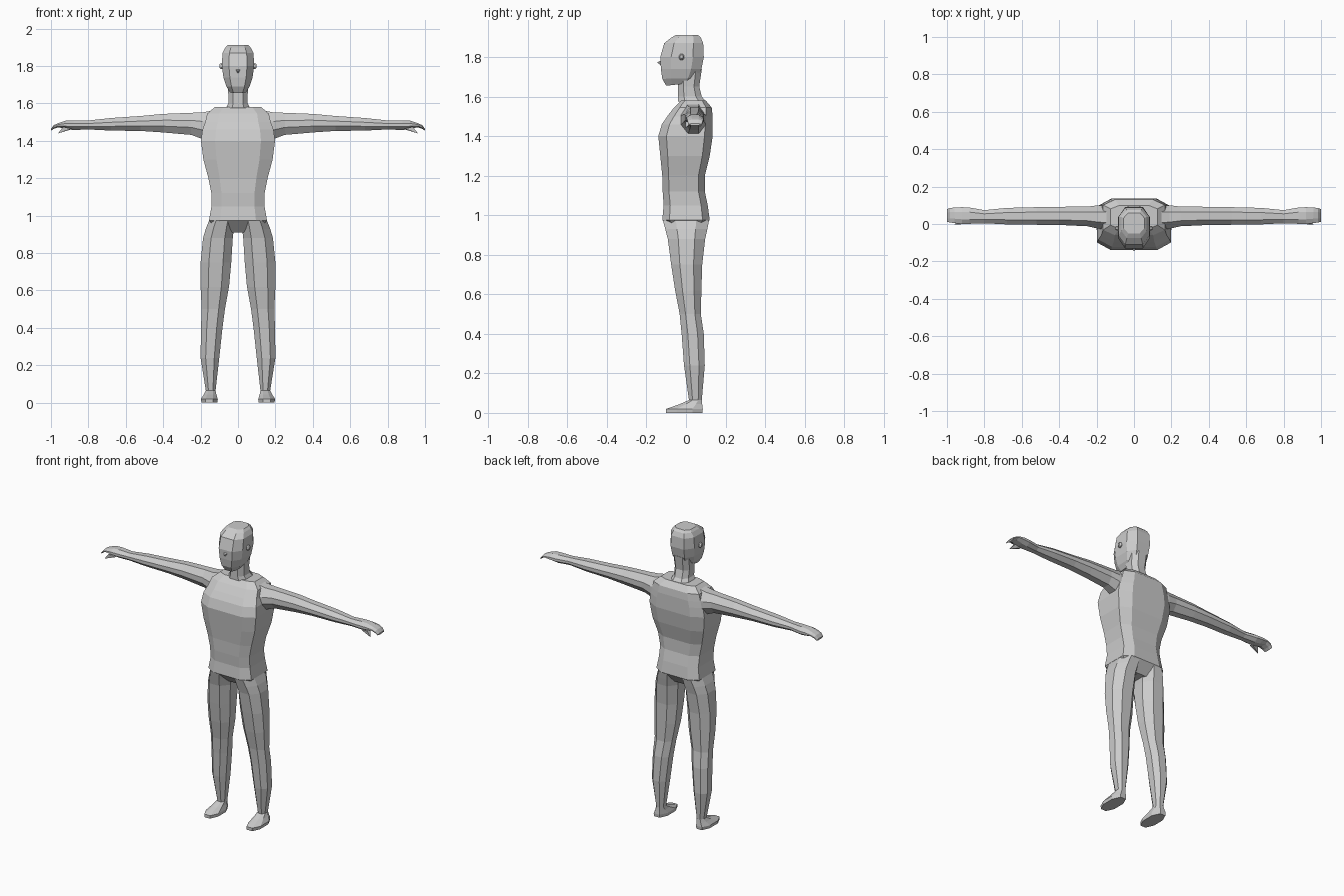
import bpy, bmesh
from mathutils import Vector

skin = bpy.data.materials.new("plain grey")
skin.diffuse_color = (0.6, 0.6, 0.6, 1)


def finish(name, bm):
    bmesh.ops.recalc_face_normals(bm, faces=bm.faces[:])
    me = bpy.data.meshes.new(name)
    bm.to_mesh(me)
    bm.free()
    me.materials.append(skin)
    ob = bpy.data.objects.new(name, me)
    bpy.context.collection.objects.link(ob)


def octagon(a0, a1, b0, b1, ca, cb):
    """Rectangle with cut corners; ca, cb are the cut fractions per axis."""
    da, db = (a1 - a0) * ca, (b1 - b0) * cb
    return [(a0 + da, b0), (a1 - da, b0), (a1, b0 + db), (a1, b1 - db),
            (a1 - da, b1), (a0 + da, b1), (a0, b1 - db), (a0, b0 + db)]


def loft(name, rings, place, ca, cb, mirror=1):
    """Skin a stack of cut-corner rings (pos, a0, a1, b0, b1)."""
    bm = bmesh.new()
    loops = []
    for pos, a0, a1, b0, b1 in rings:
        loop = []
        for a, b in octagon(a0, a1, b0, b1, ca, cb):
            x, y, z = place(pos, a, b)
            loop.append(bm.verts.new((x * mirror, y, z)))
        loops.append(loop)
    for lo, hi in zip(loops, loops[1:]):
        for i in range(8):
            j = (i + 1) % 8
            bm.faces.new((lo[i], lo[j], hi[j], hi[i]))
    bm.faces.new(loops[0])
    bm.faces.new(loops[-1])
    finish(name, bm)


def upright(z, x, y):
    return x, y, z


def sideways(x, y, z):
    return x, y, z


def spike(name, base, tip):
    bm = bmesh.new()
    vs = [bm.verts.new(p) for p in base]
    t = bm.verts.new(tip)
    bm.faces.new(vs)
    for i in range(len(vs)):
        bm.faces.new((vs[i], vs[(i + 1) % len(vs)], t))
    finish(name, bm)


# torso: height, half width, front, back
torso = [(0.91, 0.10, -0.055, 0.065), (0.975, 0.155, -0.12, 0.12),
         (1.05, 0.142, -0.113, 0.11), (1.12, 0.142, -0.118, 0.095),
         (1.20, 0.158, -0.12, 0.095), (1.30, 0.185, -0.13, 0.12),
         (1.40, 0.198, -0.14, 0.135), (1.46, 0.19, -0.122, 0.135),
         (1.50, 0.175, -0.095, 0.135), (1.545, 0.165, -0.06, 0.13),
         (1.58, 0.125, -0.025, 0.10)]
loft("torso", [(z, -w, w, f, b) for z, w, f, b in torso], upright, 0.19, 0.15)

# neck with sloping nape
neck = [(1.575, 0.065, -0.04, 0.10), (1.60, 0.052, -0.04, 0.08),
        (1.65, 0.052, -0.04, 0.067), (1.74, 0.058, -0.04, 0.08)]
loft("neck", [(z, -w, w, f, b) for z, w, f, b in neck], upright, 0.25, 0.25)


# head, the jaw rising slightly toward the back
def head_place(z, x, y):
    return x, y, z + max(0, 1.70 - z) * max(0, y + 0.1) * 2.5


head = [(1.655, 0.042, -0.10, 0.03), (1.69, 0.062, -0.12, 0.055),
        (1.74, 0.078, -0.127, 0.078), (1.80, 0.086, -0.13, 0.09),
        (1.87, 0.083, -0.11, 0.087), (1.898, 0.068, -0.075, 0.075),
        (1.912, 0.055, -0.05, 0.06)]
loft("head", [(z, -w, w, f, b) for z, w, f, b in head], head_place, 0.22, 0.25)
spike("nose", [(-0.016, -0.124, 1.785), (0.016, -0.124, 1.785),
               (0, -0.122, 1.755)], (0, -0.146, 1.772))

# leg and foot: height, inner x, outer x, front, back
leg = [(0, 0.11, 0.195, -0.10, 0.083), (0.02, 0.108, 0.198, -0.10, 0.085),
       (0.045, 0.116, 0.182, -0.03, 0.082), (0.065, 0.12, 0.172, 0.015, 0.08),
       (0.24, 0.10, 0.20, -0.01, 0.095), (0.40, 0.083, 0.198, -0.022, 0.09),
       (0.50, 0.07, 0.194, -0.032, 0.075), (0.62, 0.048, 0.20, -0.055, 0.078),
       (0.75, 0.036, 0.20, -0.075, 0.082), (0.88, 0.028, 0.187, -0.092, 0.097),
       (0.93, 0.022, 0.172, -0.105, 0.108), (0.975, 0.018, 0.154, -0.117, 0.117)]

# arm: distance from centre, front, back, bottom, top
arm = [(0.12, -0.03, 0.10, 1.40, 1.565), (0.19, -0.025, 0.10, 1.41, 1.552),
       (0.25, -0.012, 0.093, 1.432, 1.55), (0.40, -0.005, 0.092, 1.445, 1.544),
       (0.52, -0.004, 0.09, 1.453, 1.533), (0.68, -0.002, 0.086, 1.455, 1.522),
       (0.80, 0.004, 0.074, 1.461, 1.509), (0.88, 0.001, 0.088, 1.458, 1.510),
       (0.92, 0, 0.09, 1.463, 1.508), (0.96, 0.005, 0.088, 1.473, 1.495),
       (0.985, 0.008, 0.085, 1.464, 1.484), (1.0, 0.012, 0.08, 1.454, 1.464)]

for side, s in (("left", 1), ("right", -1)):
    loft(side + "_leg", leg, upright, 0.27, 0.28, s)
    loft(side + "_arm", arm, sideways, 0.28, 0.34, s)
    # thumb under the palm
    spike(side + "_thumb", [(s * 0.89, 0.005, 1.465), (s * 0.89, 0.03, 1.462),
                            (s * 0.935, 0.03, 1.472), (s * 0.935, -0.003, 1.475)],
          (s * 0.962, -0.004, 1.44))
    # ear
    loft(side + "_ear", [(0.07, -0.035, -0.01, 1.785, 1.815),
                         (0.092, -0.035, -0.01, 1.785, 1.815),
                         (0.10, -0.03, -0.015, 1.792, 1.81)],
         sideways, 0.25, 0.25, s)
